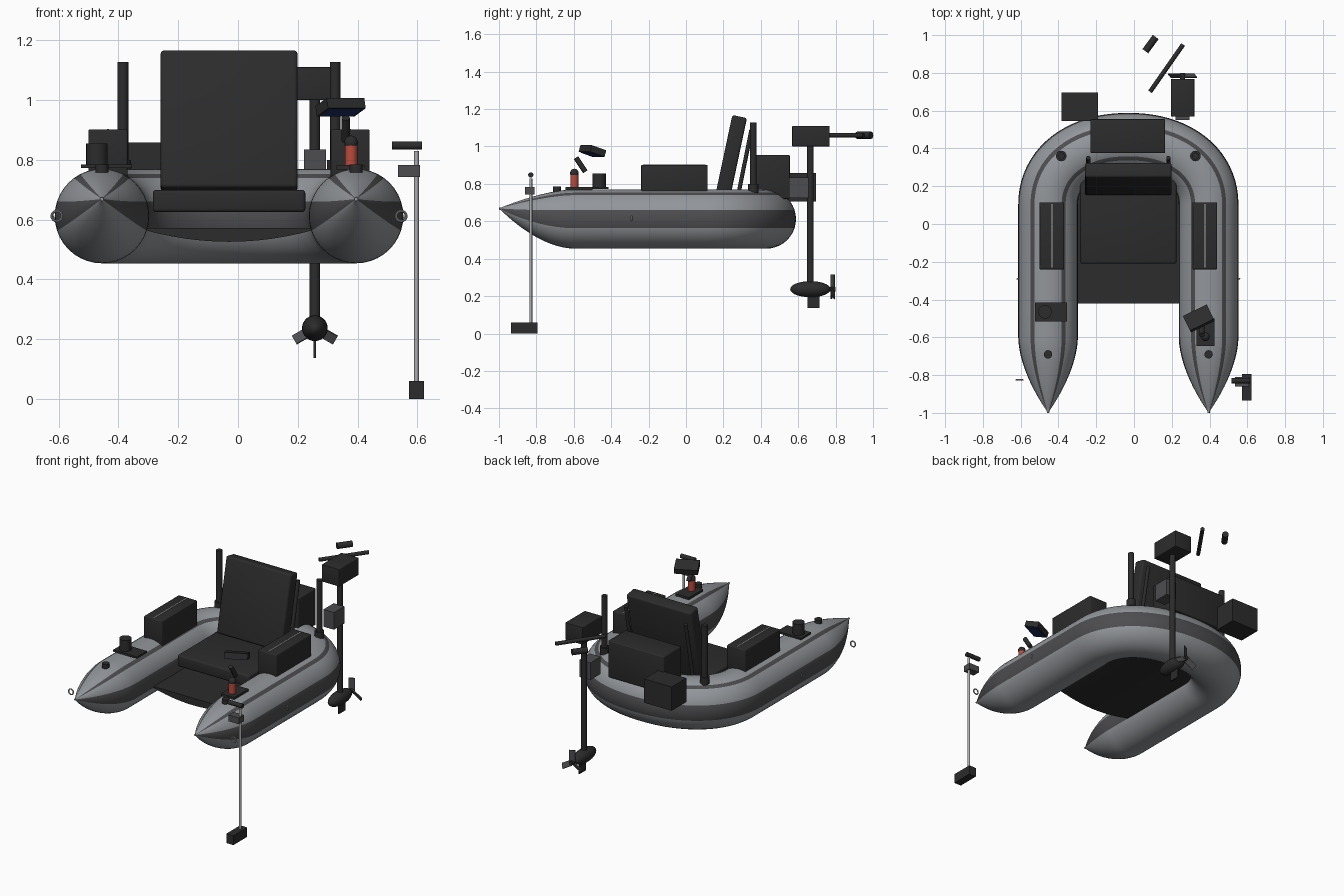
import bpy, bmesh, math
from mathutils import Vector, Matrix

if "Cube" in bpy.data.objects:
    bpy.data.objects.remove(bpy.data.objects["Cube"], do_unlink=True)


def material(name, rgb):
    m = bpy.data.materials.new(name)
    m.use_nodes = True
    m.diffuse_color = (*rgb, 1)
    m.node_tree.nodes["Principled BSDF"].inputs["Base Color"].default_value = (*rgb, 1)
    return m


BLACK = material("black_fabric", (0.025, 0.025, 0.025))
GREY = material("light_grey_hull", (0.29, 0.305, 0.325))
STRIPE = material("dark_grey_trim", (0.075, 0.075, 0.08))
METAL = material("pale_metal", (0.42, 0.42, 0.43))
RED = material("red_lamp", (0.5, 0.07, 0.045))
BLUE = material("blue_screen", (0.012, 0.03, 0.14))

CX = -0.03        # centre line of the boat
SPREAD = 0.425    # pontoon offset from the centre line
R = 0.158         # tube radius
MID = 0.612       # tube centre height


def finish(bm, name, mats, smooth=False):
    bmesh.ops.recalc_face_normals(bm, faces=bm.faces[:])
    me = bpy.data.meshes.new(name)
    bm.to_mesh(me)
    bm.free()
    ob = bpy.data.objects.new(name, me)
    bpy.context.collection.objects.link(ob)
    for m in mats:
        me.materials.append(m)
    if smooth:
        bpy.ops.object.select_all(action='DESELECT')
        ob.select_set(True)
        bpy.context.view_layer.objects.active = ob
        bpy.ops.object.shade_smooth_by_angle(angle=math.radians(40))
    return ob


def box(name, x, y, z, mat=BLACK, bevel=0.0):
    """Box from (min, max) ranges, with optional rounded edges."""
    bm = bmesh.new()
    size = (x[1] - x[0], y[1] - y[0], z[1] - z[0])
    bmesh.ops.create_cube(bm, size=1, matrix=Matrix.Diagonal((*size, 1)))
    if bevel:
        bmesh.ops.bevel(bm, geom=bm.edges[:], offset=bevel, segments=3, profile=0.5, affect='EDGES')
    ob = finish(bm, name, [mat], bevel > 0)
    ob.location = (sum(x) / 2, sum(y) / 2, sum(z) / 2)
    return ob


def rod(name, a, b, r, mat=BLACK, sides=20):
    """Cylinder between two points."""
    a, b = Vector(a), Vector(b)
    bm = bmesh.new()
    bmesh.ops.create_cone(bm, cap_ends=True, segments=sides, radius1=r, radius2=r, depth=(b - a).length)
    ob = finish(bm, name, [mat], True)
    ob.location = (a + b) / 2
    ob.rotation_euler = (b - a).to_track_quat('Z', 'Y').to_euler()
    return ob


def ball(name, centre, radii, mat=BLACK):
    bm = bmesh.new()
    bmesh.ops.create_uvsphere(bm, u_segments=24, v_segments=14, radius=1, matrix=Matrix.Diagonal((*radii, 1)))
    ob = finish(bm, name, [mat], True)
    ob.location = centre
    return ob


def ring(name, centre, major, minor):
    bpy.ops.mesh.primitive_torus_add(major_radius=major, minor_radius=minor, major_segments=24,
                                     minor_segments=8, location=centre, rotation=(math.pi / 2, 0, 0))
    ob = bpy.context.object
    ob.name = name
    ob.data.materials.append(METAL)
    bpy.ops.object.shade_smooth_by_angle()


# U-shaped hull: one half of the path, then mirrored
def hull_path():
    half = []
    for i in range(17):                      # tapered bow
        t = 1 - (i / 16) ** 1.3
        half.append((SPREAD, -0.6 - 0.4 * t, MID + 0.057 * t ** 2, max(0.006, R * (1 - t ** 1.75))))
    for i in range(1, 5):                    # straight side
        half.append((SPREAD, -0.6 + 0.175 * i, MID, R))
    for i in range(1, 21):                   # rounded stern
        a = math.pi / 2 * i / 20
        half.append((SPREAD * max(0, math.cos(a)) ** 0.92, 0.1 + 0.33 * math.sin(a) ** 0.92, MID, R))
    half[-1] = (0, 0.43, MID, R)
    return half + [(-x, y, z, r) for x, y, z, r in reversed(half[:-1])]


def build_hull(sides=40):
    path = hull_path()
    bm = bmesh.new()
    rings = []
    for i, (x, y, z, r) in enumerate(path):
        p, q = path[max(0, i - 1)], path[min(len(path) - 1, i + 1)]
        tangent = Vector((q[0] - p[0], q[1] - p[1], 0)).normalized()
        out = Vector((tangent.y, -tangent.x, 0))
        loop = []
        for j in range(sides):
            a = math.tau * j / sides
            loop.append(bm.verts.new(Vector((x + CX, y, z)) + out * r * math.cos(a) + Vector((0, 0, r * math.sin(a)))))
        rings.append(loop)
    for a, b in zip(rings, rings[1:]):
        for j in range(sides):
            k = (j + 1) % sides
            f = bm.faces.new((a[j], a[k], b[k], b[j]))
            # side bands and the two narrow upper stripes
            s = math.sin(math.tau * (j + 0.5) / sides)
            f.material_index = int(abs(s) < 0.31 or 0.81 < s < 0.89)
    bm.faces.new(rings[0])
    bm.faces.new(rings[-1])
    finish(bm, "hull_tube", [GREY, STRIPE], True)


build_hull()

# Sagging floor between the pontoons
bm = bmesh.new()
N = 12
rows = []
for y in (-0.42, 0.32):
    top, low = [], []
    for i in range(N + 1):
        u = 2 * i / N - 1
        top.append(bm.verts.new((CX + 0.285 * u, y, 0.572)))
        low.append(bm.verts.new((CX + 0.285 * u, y, 0.526 + 0.04 * u * u)))
    rows.append(top + low[::-1])
for i in range(len(rows[0])):
    k = (i + 1) % len(rows[0])
    bm.faces.new((rows[0][i], rows[0][k], rows[1][k], rows[1][i]))
for row in rows:
    bm.faces.new(row)
finish(bm, "floor", [BLACK])

# Seat with reclined back and rear bag
box("seat_cushion", (-0.285, 0.225), (-0.21, 0.24), (0.625, 0.70), bevel=0.012)
back = box("seat_back", (-0.26, 0.198), (-0.04, 0.04), (-0.235, 0.235), bevel=0.012)
back.location = (CX, 0.238, 0.93)
back.rotation_euler.x = math.radians(-12)
for side in (-1, 1):
    rod("seat_strut", (CX + 0.212 * side, 0.275, 0.72), (CX + 0.212 * side, 0.35, 1.09), 0.011)
box("rear_bag", (-0.23, 0.165), (0.375, 0.555), (0.72, 0.955), bevel=0.006)
box("rear_box", (-0.385, -0.19), (0.545, 0.695), (0.705, 0.858))

# Parts on both pontoons
for side in (-1, 1):
    x = CX + 0.405 * side
    box("side_pocket", (x - 0.065, x + 0.065), (-0.24, 0.115), (0.74, 0.902), bevel=0.005)
    box("pocket_zip", (x - 0.003, x + 0.003), (-0.23, 0.105), (0.899, 0.904), METAL)
    x = CX + 0.355 * side
    rod("rod_holder", (x, 0.36, 0.74), (x, 0.36, 1.127), 0.018)
    rod("rod_holder_base", (x, 0.36, 0.74), (x, 0.36, 0.80), 0.028)
    x = CX + SPREAD * side
    rod("air_valve", (x, -0.69, 0.73), (x, -0.69, 0.785), 0.022)
    ring("bow_ring", (CX + 0.576 * side, -0.825, 0.612), 0.017, 0.004)
    ring("side_ring", (CX + 0.578 * side, -0.29, 0.615), 0.012, 0.003)

# Cup holder on the right pontoon
box("cup_plate", (-0.525, -0.355), (-0.515, -0.415), (0.772, 0.784))
rod("cup_holder", (-0.472, -0.465, 0.78), (-0.472, -0.465, 0.855), 0.036)

# Lamp and tilted display on the left pontoon
box("lamp_plate", (0.33, 0.425), (-0.645, -0.5), (0.768, 0.782))
rod("lamp_body", (0.378, -0.597, 0.78), (0.378, -0.597, 0.852), 0.021, RED)
ball("lamp_cap", (0.378, -0.597, 0.857), (0.023, 0.023, 0.024))
rod("display_arm", (0.36, -0.588, 0.94), (0.36, -0.538, 0.865), 0.014)
tilt = (math.radians(-18), 0, math.radians(26))
display = box("display_case", (-0.07, 0.07), (-0.045, 0.045), (-0.018, 0.018))
screen = box("display_screen", (-0.062, 0.062), (-0.038, 0.038), (-0.003, 0.003), BLUE)
for ob, drop in ((display, 0), (screen, 0.018)):
    ob.rotation_euler = tilt
    ob.location = Vector((0.343, -0.5, 0.976)) - ob.rotation_euler.to_matrix() @ Vector((0, 0, drop))

# Sonar pole off the left bow
rod("sonar_pole", (0.597, -0.83, 0.05), (0.597, -0.83, 0.83), 0.008, METAL)
box("sonar_head", (0.572, 0.622), (-0.935, -0.795), (0, 0.06))
box("pole_clamp", (0.535, 0.608), (-0.86, -0.81), (0.742, 0.782), STRIPE)
rod("pole_handle", (0.515, -0.83, 0.848), (0.615, -0.83, 0.848), 0.014)

# Trolling motor at the stern
MX, MY, MZ = 0.257, 0.665, 0.237
rod("motor_shaft", (MX, MY, MZ), (MX, MY, 1.01), 0.018)
box("motor_head", (0.195, 0.32), (0.568, 0.768), (1.0, 1.11), bevel=0.004)
box("motor_clamp", (0.22, 0.295), (0.55, 0.655), (0.725, 0.835), STRIPE)
ball("motor_pod", (MX, MY, MZ), (0.043, 0.108, 0.043))
box("motor_skeg", (MX - 0.004, MX + 0.004), (0.65, 0.715), (0.137, 0.22))
rod("tiller", (0.085, 0.70, 1.06), (0.26, 0.95, 1.06), 0.012)
rod("tiller_grip", (0.06, 0.915, 1.06), (0.115, 0.99, 1.06), 0.019)
rod("propeller_hub", (MX, 0.76, MZ), (MX, 0.80, MZ), 0.013)
for k in range(3):
    blade = box("propeller_blade", (-0.018, 0.018), (-0.003, 0.003), (0.005, 0.08), STRIPE)
    spin = Matrix.Rotation(math.tau * k / 3, 4, 'Y')
    twist = Matrix.Rotation(math.radians(30), 4, 'Z')
    blade.matrix_world = Matrix.Translation((MX, 0.785, MZ)) @ spin @ twist @ Matrix.Translation((0, 0, 0.042))
